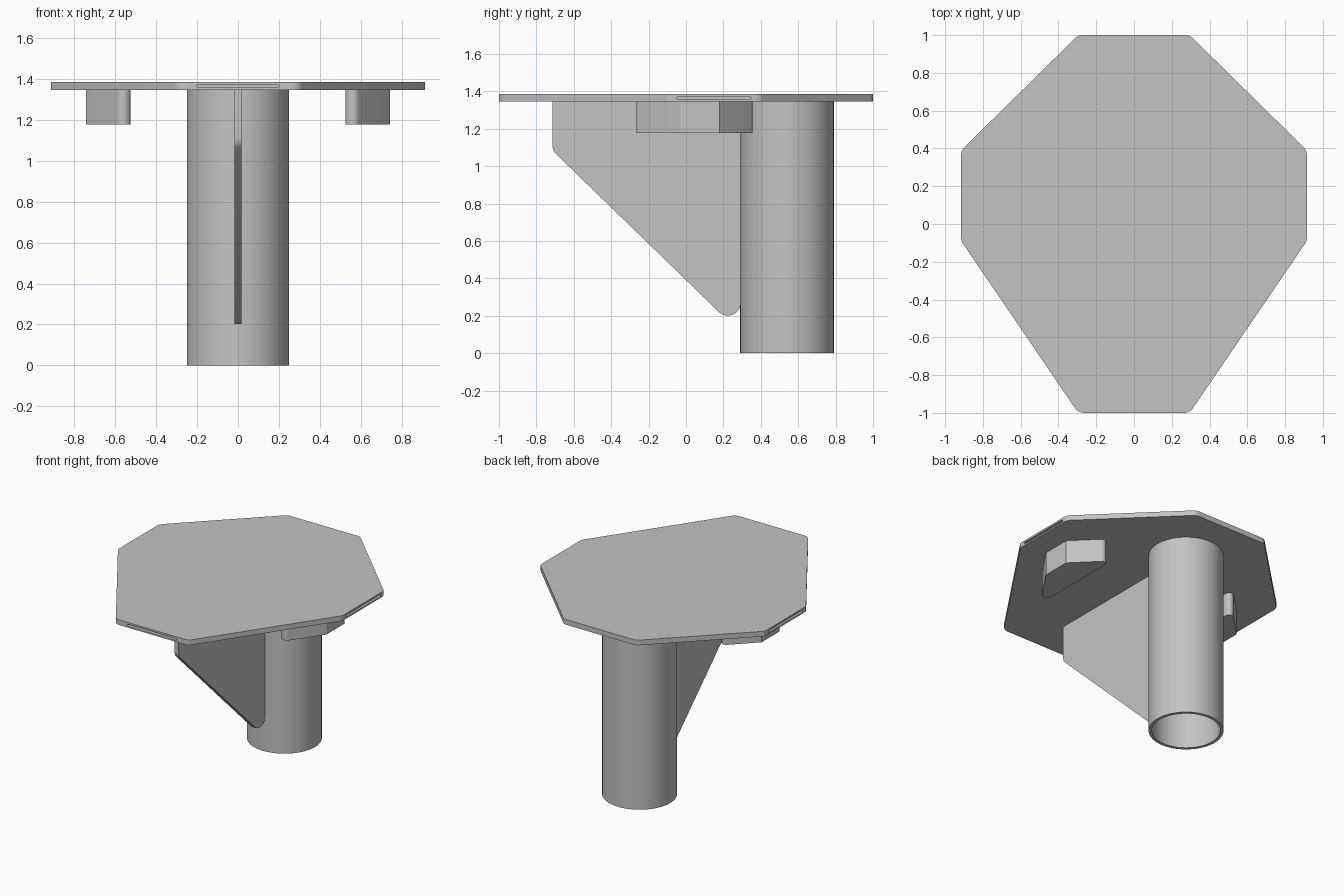
import bpy
import bmesh
import math
from mathutils import Vector, Matrix

cube = bpy.data.objects.get("Cube")
if cube:
    bpy.data.objects.remove(cube)

grey = bpy.data.materials.new("light grey")
grey.use_nodes = True
grey.diffuse_color = (0.55, 0.55, 0.55, 1)
grey.node_tree.nodes["Principled BSDF"].inputs["Base Color"].default_value = (0.55, 0.55, 0.55, 1)

PLATE_LOW, PLATE_TOP = 1.347, 1.385


def rounded(corners, steps=8):
    """Outline from (x, y, fillet radius) corners."""
    points = []
    for i, (x, y, r) in enumerate(corners):
        p = Vector((x, y))
        a = (Vector(corners[i - 1][:2]) - p).normalized()
        b = (Vector(corners[(i + 1) % len(corners)][:2]) - p).normalized()
        if r == 0:
            points.append(p)
            continue
        half = a.angle(b) / 2
        centre = p + (a + b).normalized() * r / math.sin(half)
        start = p + a * r / math.tan(half) - centre
        end = p + b * r / math.tan(half) - centre
        sweep = math.pi - 2 * half
        for k in range(steps + 1):
            t = k / steps
            arc = start * math.sin((1 - t) * sweep) + end * math.sin(t * sweep)
            points.append(centre + arc / math.sin(sweep))
    return points


def add_object(name, bm):
    bmesh.ops.recalc_face_normals(bm, faces=bm.faces)
    mesh = bpy.data.meshes.new(name)
    bm.to_mesh(mesh)
    bm.free()
    mesh.materials.append(grey)
    obj = bpy.data.objects.new(name, mesh)
    bpy.context.collection.objects.link(obj)
    return obj


def prism(name, outline, low, high, matrix=Matrix()):
    """Extrude a flat outline along local z, then place it."""
    bm = bmesh.new()
    face = bm.faces.new([bm.verts.new((p[0], p[1], low)) for p in outline])
    side = bmesh.ops.extrude_face_region(bm, geom=[face])["geom"]
    moved = [v for v in side if isinstance(v, bmesh.types.BMVert)]
    bmesh.ops.translate(bm, verts=moved, vec=(0, 0, high - low))
    bm.transform(matrix)
    return add_object(name, bm)


def cut(obj, cutter):
    cutter.hide_render = True
    mod = obj.modifiers.new("cut", "BOOLEAN")
    mod.operation = "DIFFERENCE"
    mod.solver = "EXACT"
    mod.object = cutter
    bpy.context.view_layer.objects.active = obj
    bpy.ops.object.modifier_apply(modifier=mod.name)
    bpy.data.objects.remove(cutter)


def smooth(obj):
    bpy.ops.object.select_all(action="DESELECT")
    obj.select_set(True)
    bpy.context.view_layer.objects.active = obj
    bpy.ops.object.shade_smooth_by_angle(angle=math.radians(30))


# Top plate: eight-sided with softened corners
half_plate = [(0.915, -0.09), (0.915, 0.39), (0.295, 1.0)]
right_side = [(0.295, -1.0)] + half_plate
outline = right_side + [(-x, y) for x, y in reversed(right_side)]
plate = prism("top_plate", rounded([(x, y, 0.06) for x, y in outline]), PLATE_LOW, PLATE_TOP)

# Thin slots in the four straight rim edges
w, h = 0.2, 0.007
slot = rounded([(-w, -h, 0.0069), (w, -h, 0.0069), (w, h, 0.0069), (-w, h, 0.0069)], 4)
upright = Matrix.Rotation(math.pi / 2, 4, "X")
for x, y, turn in ((0, -1, 0), (0.915, 0.15, 90), (0, 1, 180), (-0.915, 0.15, 270)):
    place = Matrix.Translation((x, y, 1.365)) @ Matrix.Rotation(math.radians(turn), 4, "Z")
    cut(plate, prism("slot_cutter", slot, -0.08, 0.05, place @ upright))
smooth(plate)

# Hollow post
bm = bmesh.new()
ring = [bm.verts.new((r, 0, z)) for r, z in ((0.25, 0), (0.25, PLATE_LOW), (0.228, PLATE_LOW), (0.228, 0))]
edges = [bm.edges.new((ring[i - 1], ring[i])) for i in range(4)]
bmesh.ops.spin(bm, geom=ring + edges, axis=(0, 0, 1), cent=(0, 0, 0),
               angle=2 * math.pi, steps=72, use_merge=True)
bmesh.ops.remove_doubles(bm, verts=bm.verts, dist=0.0001)
bm.transform(Matrix.Translation((0, 0.54, 0)))
smooth(add_object("hollow_post", bm))

# Triangular web with a round hole, standing in the middle plane
sideways = Matrix(((0, 0, 1, 0), (1, 0, 0, 0), (0, 1, 0, 0), (0, 0, 0, 1)))
web_outline = rounded([(-0.715, PLATE_LOW, 0), (-0.715, 1.085, 0.07),
                       (0.292, 0.108, 0.068), (0.292, PLATE_LOW, 0)])
web = prism("support_web", web_outline, -0.018, 0.018, sideways)
circle = [(0.137 * math.cos(k * math.pi / 32) - 0.11, 0.137 * math.sin(k * math.pi / 32) + 0.775)
          for k in range(64)]
cut(web, prism("hole_cutter", circle, -0.1, 0.1, sideways))
smooth(web)

# Blocks under the plate, mirrored left and right
for name, s in (("left_block", 1), ("right_block", -1)):
    corners = [(0.525 * s, -0.346, 0.036), (0.742 * s, -0.03, 0),
               (0.742 * s, 0.18, 0), (0.525 * s, 0.397, 0.03)]
    smooth(prism(name, rounded(corners), 1.177, PLATE_LOW))
